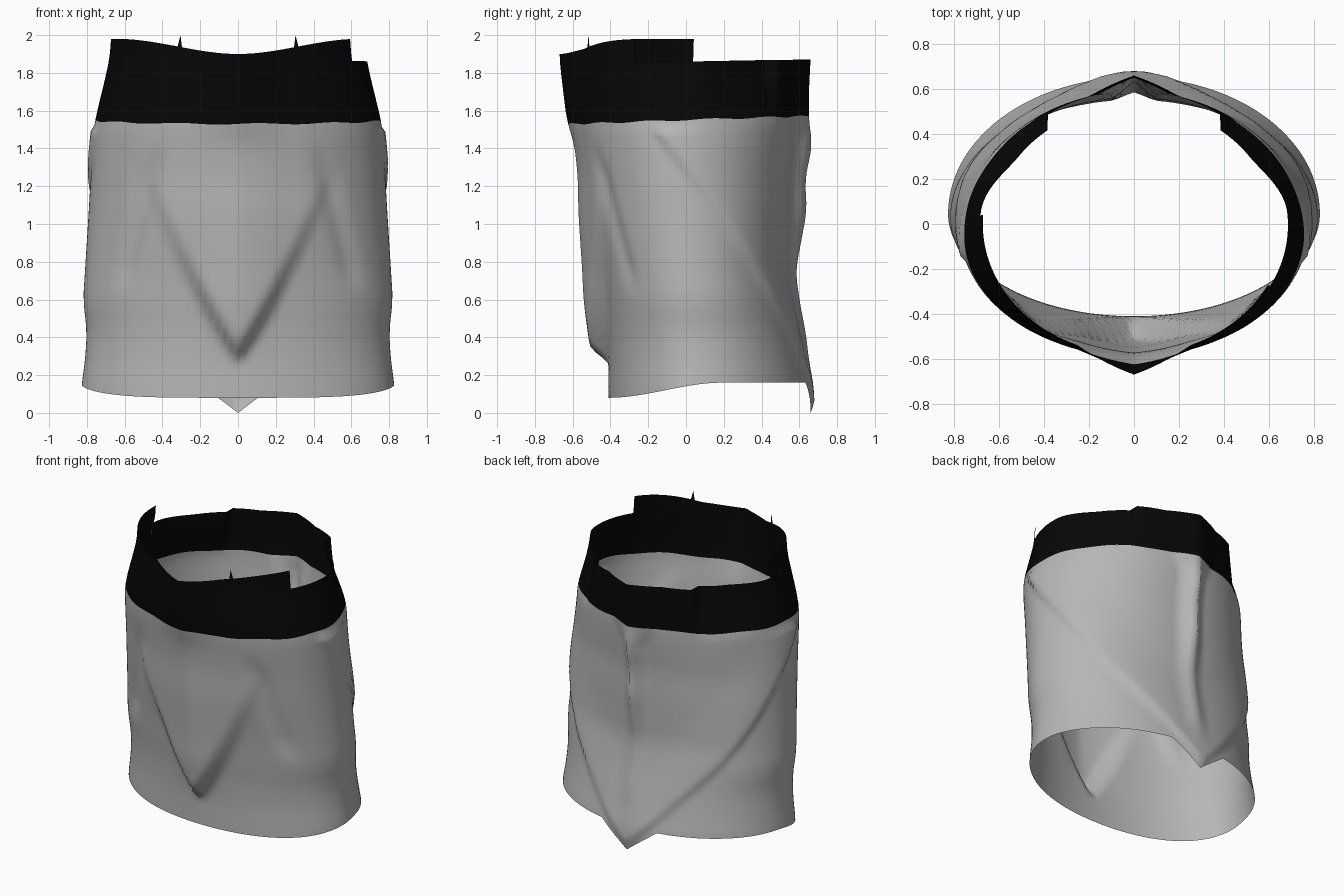
import bpy
import math

cube = bpy.data.objects.get("Cube")
if cube:
    bpy.data.objects.remove(cube, do_unlink=True)


def make_material(name, colour):
    material = bpy.data.materials.new(name)
    material.use_nodes = True
    material.diffuse_color = colour
    material.node_tree.nodes["Principled BSDF"].inputs["Base Color"].default_value = colour
    return material


grey_cloth = make_material("grey cloth", (0.47, 0.47, 0.47, 1))
black_cloth = make_material("black cloth", (0.002, 0.002, 0.002, 1))

# Cross-sections: height, half width, centre y, front y, back y, front ridge, back ridge
SECTIONS = [
    (0.00, .83, .05, -.41, .66, .00, .00),
    (0.14, .83, .05, -.41, .66, .00, .00),
    (0.27, .81, .05, -.41, .63, .00, .01),
    (0.43, .80, .04, -.42, .60, .01, .03),
    (0.60, .82, .03, -.44, .57, .02, .03),
    (0.75, .81, .02, -.46, .55, .02, .03),
    (1.07, .79, .00, -.52, .56, .02, .08),
    (1.24, .78, -.02, -.54, .56, .02, .07),
    (1.42, .77, -.04, -.57, .58, .02, .09),
    (1.54, .76, -.05, -.59, .59, .04, .06),
    (1.70, .72, -.03, -.59, .59, .06, .06),
    (1.87, .68, .00, -.58, .59, .09, .07),
    (2.00, .67, .00, -.58, .59, .09, .07),
]


def smooth(v):
    v = max(0.0, min(1.0, v))
    return v * v * (3 - 2 * v)


def section(z):
    """Blend the two neighbouring cross-sections."""
    z = max(0.0, min(2.0, z))
    for low, high in zip(SECTIONS, SECTIONS[1:]):
        if z <= high[0]:
            f = (z - low[0]) / (high[0] - low[0])
            return [p + (q - p) * f for p, q in zip(low, high)][1:]


def soft_section(z):
    """Average nearby cross-sections so the cloth has no hard rings."""
    samples = [section(z + d) for d in (-0.05, 0, 0.05)]
    return [sum(values) / len(samples) for values in zip(*samples)]


def cloth_point(angle, z):
    """Point on the garment; angle 0 is the front, a quarter turn is +x."""
    half, centre, front, back, front_ridge, back_ridge = soft_section(z)
    s, c = math.sin(angle), math.cos(angle)
    turn = math.degrees(abs(math.atan2(s, c)))
    x = half * s
    if c > 0:
        y = centre + (front - centre) * c
        y -= front_ridge * max(0, 1 - abs(x) / 0.25)
        # raised V-shaped panel on the front
        edge = 0.42 * max(0, (z - 0.26) / 0.74) ** 0.8
        inside = smooth((edge - abs(x)) / 0.09)
        fade = 1 - smooth((z - 0.4) / 1.1)
        y -= 0.09 * inside * fade * (1 - 0.3 * smooth(abs(x) / 0.4))
    else:
        y = centre - (back - centre) * c
        # pinched seam down the middle of the back
        width = 0.09 + 0.12 * smooth((z - 1.4) / 0.3)
        y += back_ridge * max(0, 1 - abs(x) / width)
    # slanting fold beside each hip
    fold = math.exp(-((turn - 35 - 20 * (1.37 - z)) / 5) ** 2)
    dent = 0.018 * fold * smooth((z - 0.6) / 0.2) * smooth((1.45 - z) / 0.2)
    # waistband drawn in at the back corners
    corner = smooth((146 - turn) / 4) * smooth((turn - 95) / 30)
    dent += 0.06 * corner * smooth((z - 1.5) / 0.35)
    # crossed lower edge of the back panel
    if turn > 70 and z < 1.5:
        line = 1.5 * (180 - turn) / 105
        dent -= 0.02 * smooth((z - line) / 0.06) * (1 - smooth((z - line) / 0.6))
    return x - dent * s, y + dent * c, z


def hem_height(angle):
    x, y, _ = cloth_point(angle, 0.14)
    height = 0.08 + 0.08 * smooth((y + 0.41) / 0.6)
    if y > 0:
        height = min(height, 0.75 * abs(x))
    return height


def seam_height(angle):
    return 1.55 - 0.02 * math.cos(angle) + 0.004 * math.sin(11 * angle)


def front_rim(angle):
    return 1.90 + 0.08 * smooth(abs(math.sin(angle)) / 0.95)


def back_rim(angle):
    return 1.86 - 0.01 * math.cos(angle)


def cloth_sheet(name, start, end, columns, rows, bottom, top, material):
    closed = end - start == 360
    count = columns if closed else columns + 1
    verts, faces = [], []
    for i in range(count):
        angle = math.radians(start + (end - start) * i / columns)
        low, high = bottom(angle), top(angle)
        for j in range(rows + 1):
            verts.append(cloth_point(angle, low + (high - low) * j / rows))
    for i in range(columns):
        a, b = i * (rows + 1), (i + 1) % count * (rows + 1)
        for j in range(rows):
            faces.append((a + j, b + j, b + j + 1, a + j + 1))
    add_mesh(name, verts, faces, material)


def add_mesh(name, verts, faces, material):
    mesh = bpy.data.meshes.new(name)
    mesh.from_pydata(verts, [], faces)
    mesh.materials.append(material)
    for face in mesh.polygons:
        face.use_smooth = True
    obj = bpy.data.objects.new(name, mesh)
    bpy.context.collection.objects.link(obj)


# Draped skirt, open at both ends
cloth_sheet("skirt_body", 0, 360, 144, 48, hem_height, seam_height, grey_cloth)

# Waistband: taller front piece, lower back piece, with a step at each join
cloth_sheet("waistband_front", -94, 62, 78, 6, seam_height, front_rim, black_cloth)
cloth_sheet("waistband_back", 62, 266, 102, 6, seam_height, back_rim, black_cloth)

# Small pointed tabs on the front rim
for side, label in ((1, "left"), (-1, "right")):
    angles = [side * math.radians(d) for d in (25.5, 29, 27)]
    verts = [cloth_point(a, z) for a, z in zip(angles, (1.9, 1.9, 2.0))]
    add_mesh("rim_tab_" + label, verts, [(0, 1, 2)[::side]], black_cloth)
